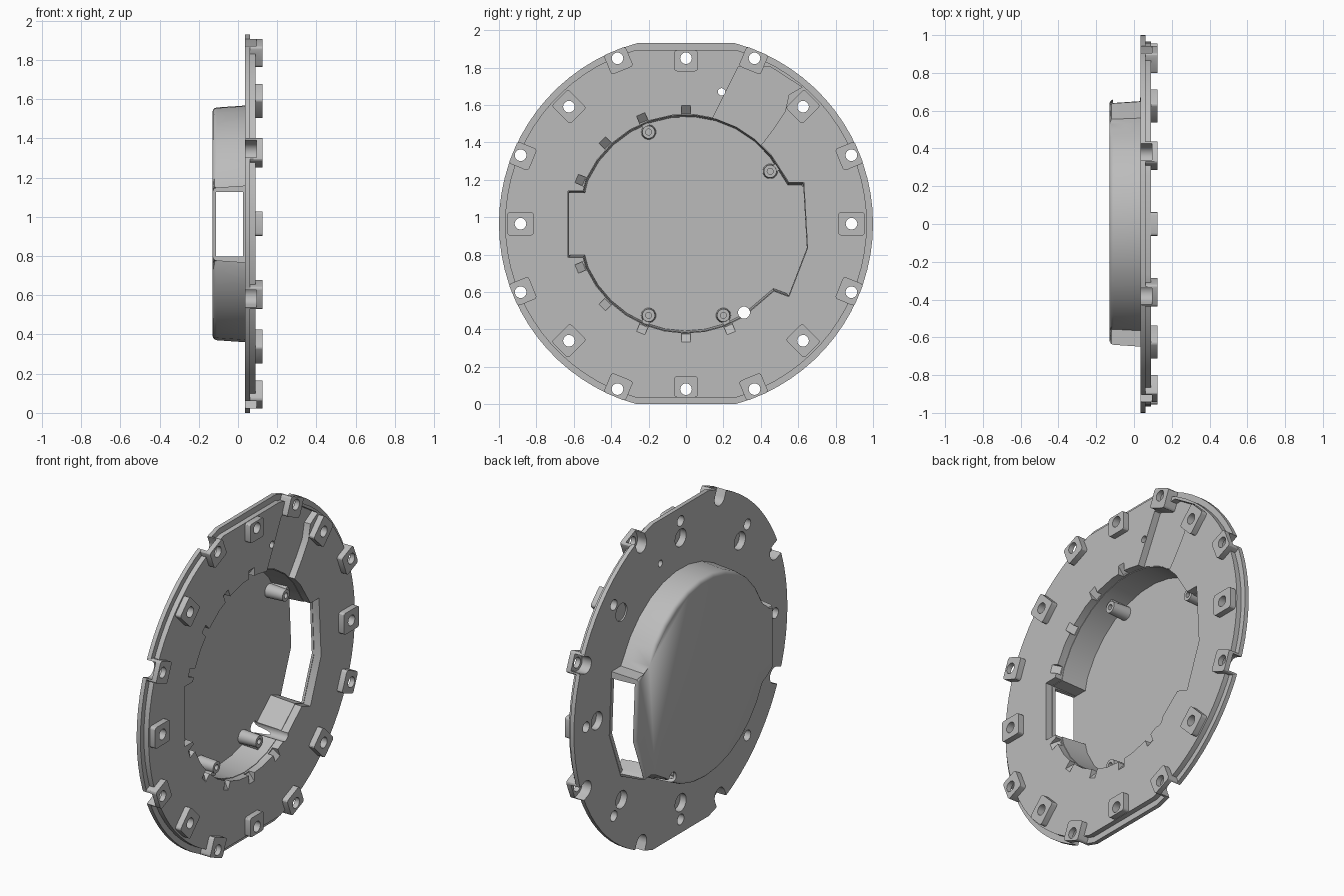
import bpy, bmesh, math
from math import cos, sin, radians
from mathutils import Vector

if "Cube" in bpy.data.objects:
    bpy.data.objects.remove(bpy.data.objects["Cube"], do_unlink=True)

MID = 0.965                      # height of the plate centre
BACK, FLANGE, FACE, TOP = 0.035, 0.06, 0.09, 0.125

grey = bpy.data.materials.new("grey plastic")
grey.use_nodes = True
grey.diffuse_color = (0.5, 0.5, 0.5, 1)
grey.node_tree.nodes["Principled BSDF"].inputs["Base Color"].default_value = (0.5, 0.5, 0.5, 1)


def prism(name, a, x0, x1, b=None, bevel=0.0, long_bevel=0.0):
    """Loft outline a at x0 to outline b at x1; outlines are (y, z) about the centre."""
    b = b or a
    bm = bmesh.new()
    lo = [bm.verts.new((x0, y, z + MID)) for y, z in a]
    hi = [bm.verts.new((x1, y, z + MID)) for y, z in b]
    n = len(a)
    bm.faces.new(lo)
    bm.faces.new(hi)
    for i in range(n):
        j = (i + 1) % n
        bm.faces.new((lo[i], lo[j], hi[j], hi[i]))
    if bevel:
        edges = [e for e in bm.edges if all(v in lo for v in e.verts)]
        bmesh.ops.bevel(bm, geom=edges, offset=bevel, segments=3, profile=0.5, affect='EDGES')
    if long_bevel:
        edges = [e for e in bm.edges if abs(e.verts[0].co.x - e.verts[1].co.x) > 1e-4]
        bmesh.ops.bevel(bm, geom=edges, offset=long_bevel, segments=3, profile=0.5, affect='EDGES')
    bmesh.ops.recalc_face_normals(bm, faces=bm.faces)
    me = bpy.data.meshes.new(name)
    bm.to_mesh(me)
    bm.free()
    me.materials.append(grey)
    ob = bpy.data.objects.new(name, me)
    bpy.context.scene.collection.objects.link(ob)
    return ob


def combine(ob, other, op='DIFFERENCE'):
    """Apply a boolean and discard the helper."""
    m = ob.modifiers.new("cut", 'BOOLEAN')
    m.operation, m.object, m.solver = op, other, 'EXACT'
    bpy.context.view_layer.objects.active = ob
    bpy.ops.object.modifier_apply(modifier=m.name)
    bpy.data.objects.remove(other, do_unlink=True)


def arc(r, start, end, n):
    return [(r * cos(radians(start + (end - start) * i / n)),
             r * sin(radians(start + (end - start) * i / n))) for i in range(n + 1)]


def circle(y, z, r, n=24):
    return [(y + p, z + q) for p, q in arc(r, 0, 360, n)[:-1]]


def radial_box(angle, r0, r1, half):
    c, s = cos(radians(angle)), sin(radians(angle))
    return [(r * c - t * s, r * s + t * c)
            for r, t in ((r0, -half), (r1, -half), (r1, half), (r0, half))]


def offset(pts, d):
    """Grow a counter-clockwise outline by d with mitred corners."""
    out = []
    for i, p in enumerate(pts):
        p, q, r = Vector(p), Vector(pts[i - 1]), Vector(pts[(i + 1) % len(pts)])
        e, f = (p - q).normalized(), (r - p).normalized()
        m, k = Vector((e.y, -e.x)), Vector((f.y, -f.x))
        out.append(tuple(p + (m + k) * d / (1 + m.dot(k))))
    return out


def plate_outline(r, h):
    """Circle with flat top and bottom."""
    a = math.degrees(math.asin(h / r))
    return arc(r, -a, a, 32) + arc(r, 180 - a, 180 + a, 32)


# Outline of the bowl opening, with side pockets
opening = ([(0.63, 0.22), (0.55, 0.22)] + arc(0.585, 27, 156, 11)
           + [(-0.55, 0.175), (-0.63, 0.175), (-0.63, -0.18), (-0.55, -0.18)]
           + arc(0.585, 204, 302, 9) + [(0.47, -0.36), (0.55, -0.39), (0.65, -0.13)])

# Mounting plate: thin outer flange and thicker inner disc
plate = prism("mounting_plate", plate_outline(1.0, 0.965), BACK, FLANGE)
combine(plate, prism("disc", plate_outline(0.967, 0.93), BACK + 0.01, FACE), 'UNION')
combine(plate, prism("hole", opening, -0.3, 0.3))

# Shallow cable channel running from the opening to the upper rim
channel = [(0.14, 0.56), (0.12, 0.5), (0.35, 0.38), (0.41, 0.43), (0.47, 0.51), (0.53, 0.6),
           (0.55, 0.69), (0.62, 0.73), (0.45, 0.84), (0.28, 0.84)]
combine(plate, prism("channel", channel, 0.05, 0.3))

# Ramped notches round the opening
for angle in (90, 112.5, 135, 157.5, 202.5, 225, 247.5, 270, 292.5):
    combine(plate, prism("notch", radial_box(angle, 0.55, 0.59, 0.024), 0.055, FACE + 0.01,
                         radial_box(angle, 0.55, 0.645, 0.024)))

# Screw bosses, alternating between inner ring and rim
rings = [(a, 0.885, 0.07) for a in range(0, 360, 45)]
rings += [(a + 22.5, 0.957, 0.043) for a in range(0, 360, 45)]
for angle, r, out in rings:
    if angle in (90, 270):
        out = 0.043
    combine(plate, prism("boss", radial_box(angle, r - 0.07, r + out, 0.063),
                         BACK + 0.005, TOP, long_bevel=0.015), 'UNION')
for angle, r, out in rings:
    y, z = r * cos(radians(angle)), r * sin(radians(angle))
    combine(plate, prism("screw_hole", circle(y, z, 0.031), -0.1, 0.3))
    if r > 0.9:
        # open recess behind each rim boss
        inner = [(y + p, z + q) for p, q in arc(0.048, angle + 90, angle + 270, 10)]
        combine(plate, prism("recess", inner + radial_box(angle, r, r + 0.1, 0.048)[1:3],
                             -0.1, 0.095))
    else:
        # blind round pocket beside each inner boss
        k = 0.785 / r
        depth = 0.044 if angle == 45 else 0.075
        combine(plate, prism("pocket", circle(y * k, z * k, 0.052), -0.1, depth))
combine(plate, prism("pin_hole", circle(0.19, 0.705, 0.02, 16), -0.1, 0.3))

# Bowl: drafted shell behind the plate
bowl = prism("bowl", offset(opening, 0.008), -0.13, BACK + 0.01, offset(opening, 0.02), bevel=0.022)
combine(bowl, prism("hollow", offset(opening, -0.012), -0.112, 0.1, opening))

# Side windows through the bowl wall
combine(bowl, prism("window_a", [(-0.8, -0.168), (-0.6, -0.168), (-0.6, 0.163), (-0.8, 0.163)],
                    -0.112, BACK - 0.01))
combine(bowl, prism("window_b", [(0.585, 0.2), (0.59, -0.13), (0.52, -0.36), (0.6, -0.42),
                                 (0.8, -0.13), (0.8, 0.2)], -0.112, BACK - 0.003))

# Drain hole beside the lower post
for ob in (bowl, plate):
    combine(ob, prism("drain", circle(0.31, -0.475, 0.032), -0.3, 0.3))

# Hollow screw posts standing in the bowl, each tied to the wall by a web
posts = []
for i, (y, z) in enumerate(((-0.2, 0.49), (0.45, 0.28), (-0.2, -0.49), (0.2, -0.49))):
    post = prism("screw_post_%d" % (i + 1), circle(y, z, 0.04), -0.12, 0.0, circle(y, z, 0.034))
    combine(post, prism("bore", circle(y, z, 0.016, 16), -0.08, 0.1))
    web = prism("post_web_%d" % (i + 1),
                radial_box(math.degrees(math.atan2(z, y)), math.hypot(y, z) + 0.025, 0.585, 0.02),
                -0.12, -0.01)
    posts += [post, web]

# Smooth shading with crisp edges
bpy.ops.object.select_all(action='DESELECT')
for ob in [plate, bowl] + posts:
    ob.select_set(True)
bpy.context.view_layer.objects.active = plate
bpy.ops.object.shade_smooth_by_angle(angle=radians(30))
